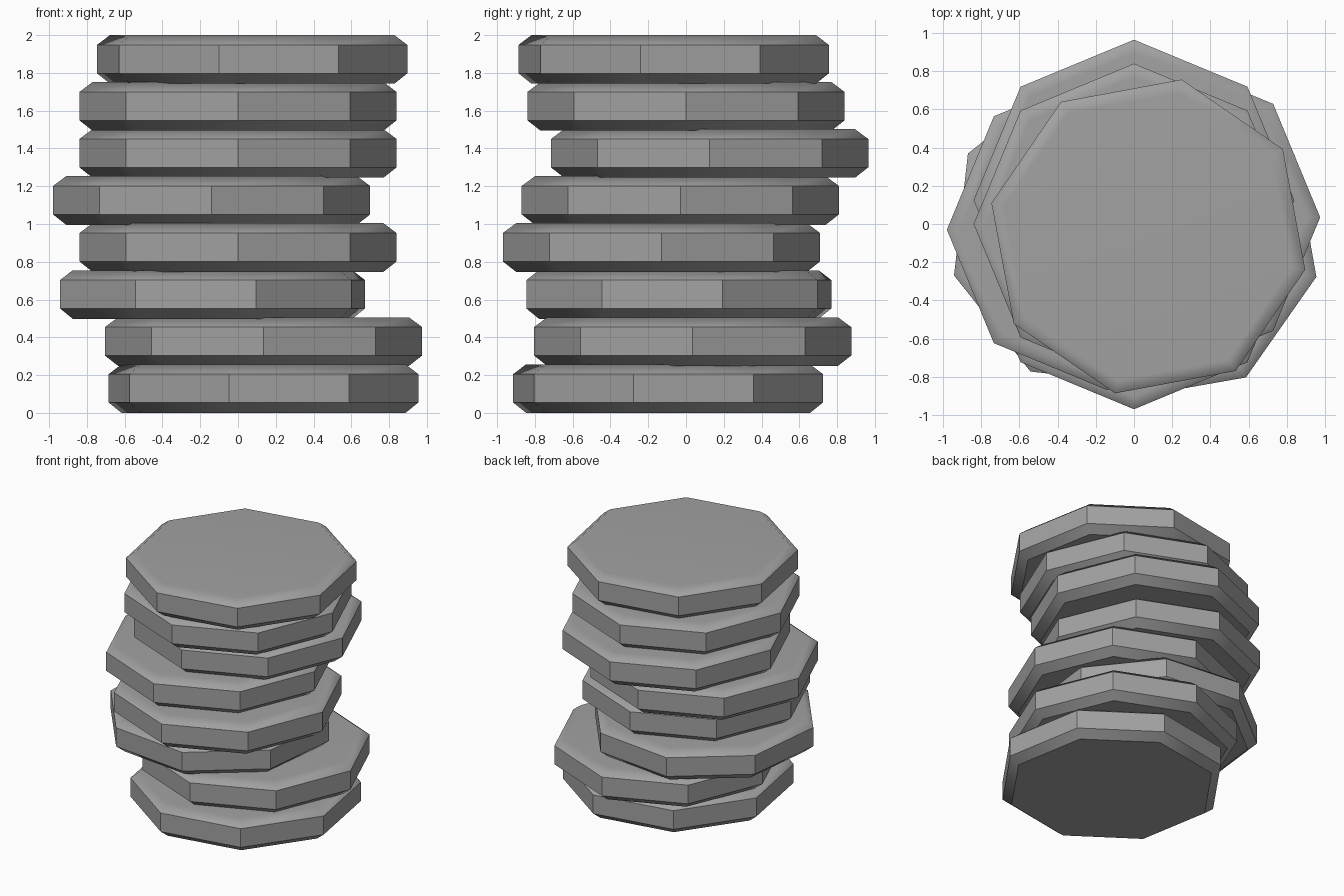
import bpy, bmesh
from math import radians, cos, sin, tau

cube = bpy.data.objects.get("Cube")
if cube:
    bpy.data.objects.remove(cube, do_unlink=True)

SIDES = 8
PITCH = 0.249
PROFILE = [(0.77, 0), (0.84, 0.055), (0.84, 0.205), (0.77, 0.257)]  # radius, height

grey = bpy.data.materials.new("stone_grey")
grey.use_nodes = True
colour = (0.36, 0.36, 0.36, 1)
grey.diffuse_color = colour
grey.node_tree.nodes["Principled BSDF"].inputs["Base Color"].default_value = colour


def disc_mesh(name):
    """Octagonal slab with chamfered top and bottom rims."""
    bm = bmesh.new()
    rings = [[bm.verts.new((r * cos(tau * i / SIDES), r * sin(tau * i / SIDES), z))
              for i in range(SIDES)] for r, z in PROFILE]
    for low, high in zip(rings, rings[1:]):
        for i in range(SIDES):
            j = (i + 1) % SIDES
            bm.faces.new((low[i], low[j], high[j], high[i]))
    bm.faces.new(rings[-1])
    bm.faces.new(rings[0][::-1])
    mesh = bpy.data.meshes.new(name)
    bm.to_mesh(mesh)
    bm.free()
    mesh.materials.append(grey)
    return mesh


# Stack from bottom to top: x, y, turn in degrees
STACK = [(0.135, -0.095, -12.5), (0.135, 0.035, 0), (-0.135, -0.038, 16),
         (0, -0.13, 0), (-0.14, -0.03, 0), (0, 0.125, 0), (0, 0, 0),
         (0.075, -0.065, -12)]

for level, (x, y, turn) in enumerate(STACK):
    name = f"stacked_disc_{level + 1}"
    disc = bpy.data.objects.new(name, disc_mesh(name))
    bpy.context.collection.objects.link(disc)
    disc.location = (x, y, level * PITCH)
    disc.rotation_euler.z = radians(turn)
    # Soft chamfers, crisp rim
    bpy.ops.object.select_all(action='DESELECT')
    disc.select_set(True)
    bpy.context.view_layer.objects.active = disc
    bpy.ops.object.shade_smooth_by_angle(angle=radians(40))
    soften = disc.modifiers.new("flat_tops", 'WEIGHTED_NORMAL')
    soften.keep_sharp = True
